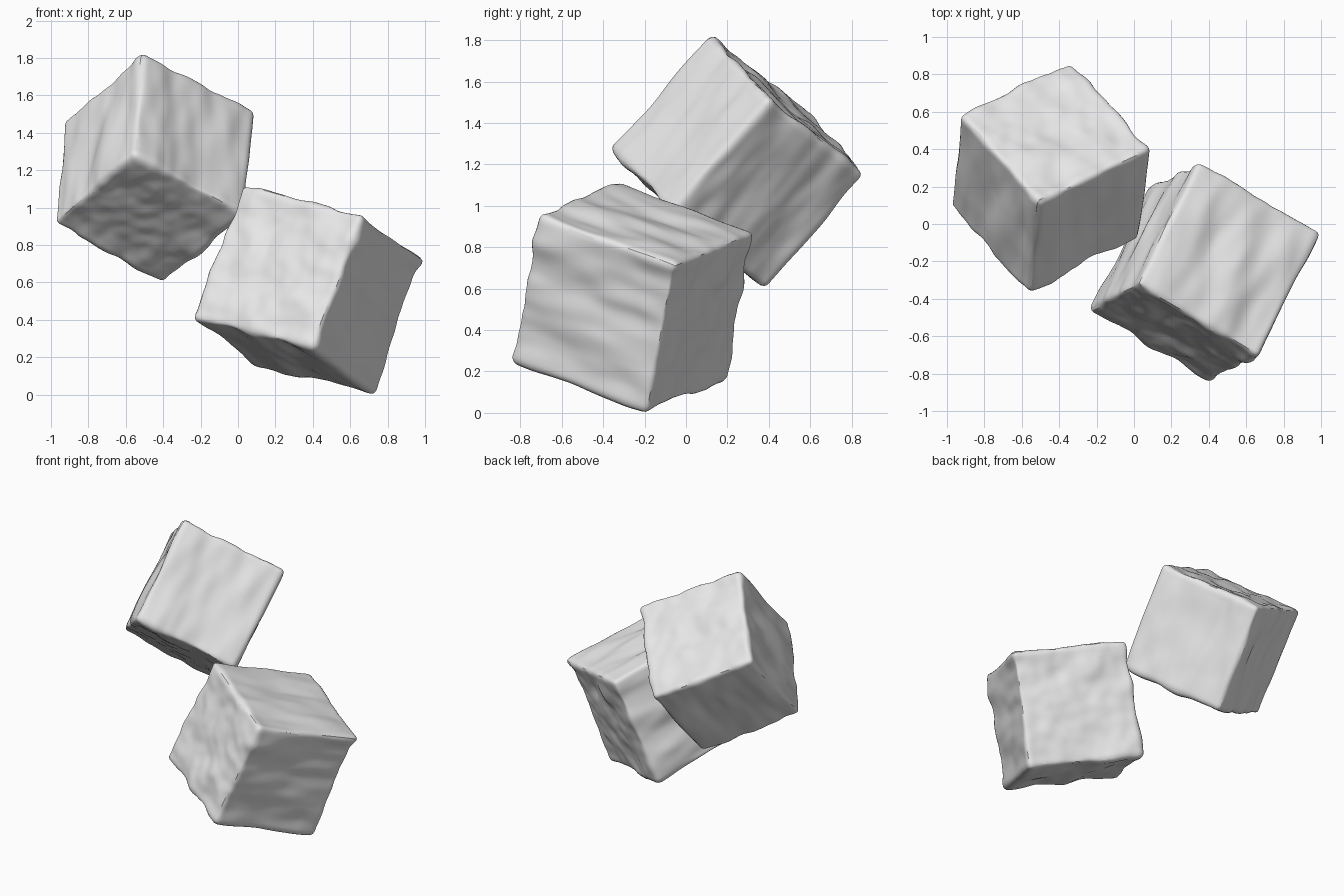
import bpy, bmesh, math
from mathutils import Vector, Matrix, noise

cube = bpy.data.objects.get("Cube")
if cube:
    bpy.data.objects.remove(cube, do_unlink=True)

# Plain stone colour
stone = bpy.data.materials.new("stone grey")
stone.use_nodes = True
grey = (0.8, 0.8, 0.8, 1)
stone.diffuse_color = grey
stone.node_tree.nodes["Principled BSDF"].inputs["Base Color"].default_value = grey


def weathered_block(name, centre, side, grain, size, seed, edge=0.03):
    """Soft-edged cube with ripples stretched along its grain axis."""
    half = size / 2
    bm = bmesh.new()
    bmesh.ops.create_cube(bm, size=size)
    bmesh.ops.subdivide_edges(bm, edges=bm.edges[:], cuts=47, use_grid_fill=True)

    # Round the edges, then push the surface in and out along its normal
    inner = half - edge
    for v in bm.verts:
        core = Vector([max(-inner, min(inner, c)) for c in v.co])
        normal = (v.co - core).normalized()
        p = Vector((v.co.x * 5, v.co.y * 5, v.co.z * 2.2)) + Vector((seed, seed, seed))
        ripple = 0.028 * noise.noise(p) + 0.008 * noise.noise(p * 2.3)
        v.co = core + normal * (edge + ripple)

    mesh = bpy.data.meshes.new(name)
    bm.to_mesh(mesh)
    bm.free()
    mesh.materials.append(stone)
    block = bpy.data.objects.new(name, mesh)
    bpy.context.collection.objects.link(block)

    # Orient the block by its side and grain directions
    z = Vector(grain).normalized()
    x = Vector(side).cross(z).normalized()
    y = z.cross(x)
    turn = Matrix((x, y, z)).transposed().to_4x4()
    block.matrix_world = Matrix.Translation(centre) @ turn

    bpy.ops.object.select_all(action="DESELECT")
    block.select_set(True)
    bpy.context.view_layer.objects.active = block
    bpy.ops.object.shade_smooth_by_angle(angle=math.radians(30))


# Upper block at the back, lower block at the front
weathered_block("upper_block", (-0.45, 0.25, 1.215),
                (-0.42, 0.47, -0.36), (0.055, 0.48, 0.54), 0.735, 3.37)
weathered_block("lower_block", (0.375, -0.255, 0.56),
                (0.64, -0.38, -0.16), (0.33, 0.66, -0.25), 0.775, 8.61)
